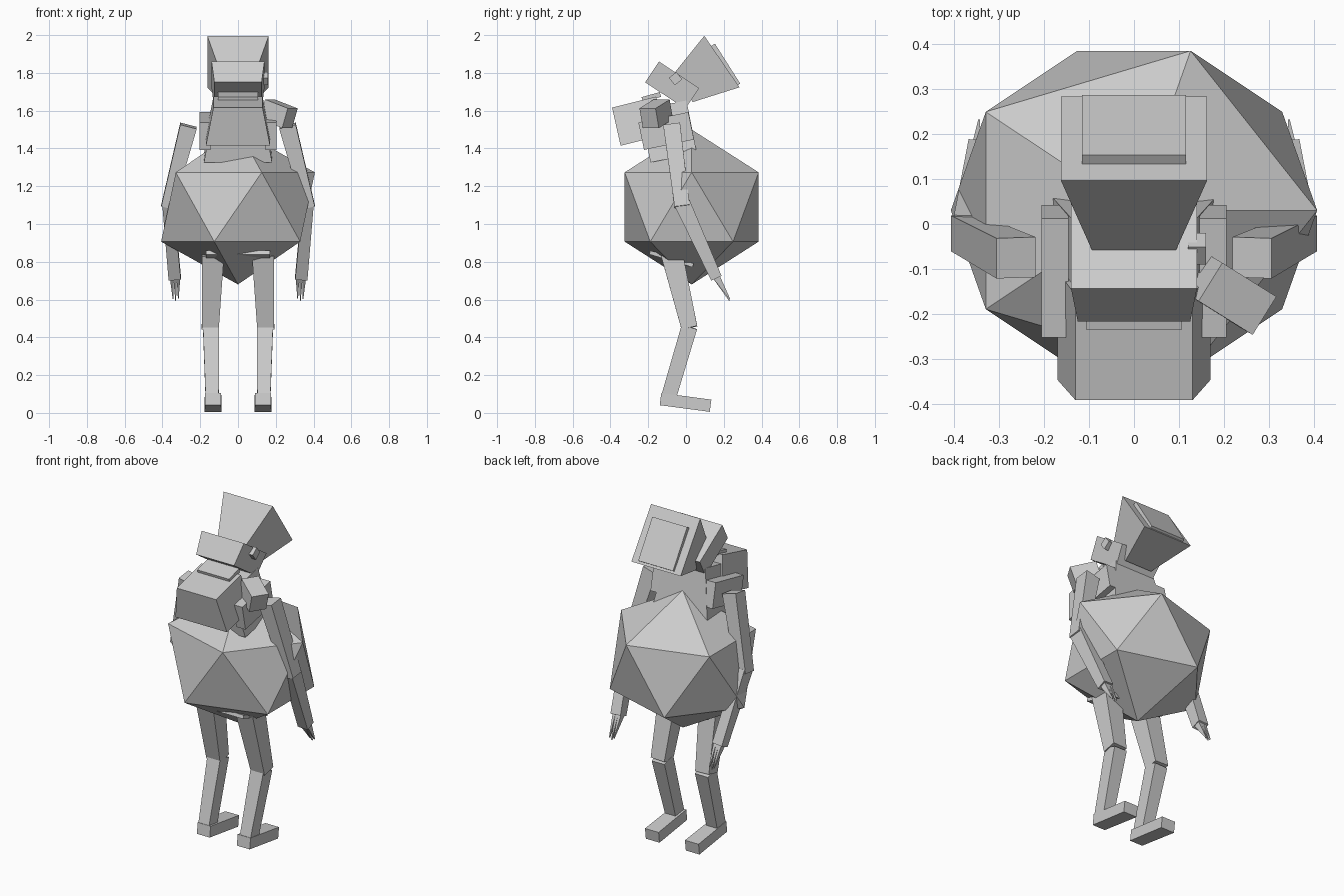
import bpy
import bmesh
from mathutils import Vector, Matrix

cube = bpy.data.objects.get("Cube")
if cube:
    bpy.data.objects.remove(cube, do_unlink=True)

grey = bpy.data.materials.new("plain_grey")
grey.use_nodes = True
GREY = (0.6, 0.6, 0.6, 1)
grey.diffuse_color = GREY
grey.node_tree.nodes["Principled BSDF"].inputs["Base Color"].default_value = GREY


def add_object(name, bm):
    bmesh.ops.recalc_face_normals(bm, faces=bm.faces)
    mesh = bpy.data.meshes.new(name)
    bm.to_mesh(mesh)
    bm.free()
    mesh.materials.append(grey)
    obj = bpy.data.objects.new(name, mesh)
    bpy.context.collection.objects.link(obj)
    return obj


def block(name, a, b, size_a, size_b=None, side=(1, 0, 0)):
    """Tapered box from a to b; each size is (width along side, depth)."""
    a, b, side = Vector(a), Vector(b), Vector(side)
    axis = (b - a).normalized()
    side = (side - axis * side.dot(axis)).normalized()
    depth = axis.cross(side)
    bm = bmesh.new()
    rings = []
    for centre, (w, d) in ((a, size_a), (b, size_b or size_a)):
        rings.append([bm.verts.new(centre + side * w * u / 2 + depth * d * v / 2)
                      for u, v in ((-1, -1), (1, -1), (1, 1), (-1, 1))])
    low, high = rings
    bm.faces.new(low)
    bm.faces.new(high)
    for i in range(4):
        j = (i + 1) % 4
        bm.faces.new((low[i], low[j], high[j], high[i]))
    return add_object(name, bm)


# Faceted round body
bm = bmesh.new()
bmesh.ops.create_icosphere(bm, subdivisions=1, radius=1)
bmesh.ops.transform(bm, verts=bm.verts, matrix=Matrix.Translation((0, 0.03, 1.09))
                    @ Matrix.Diagonal((0.455, 0.417, 0.41, 1)))
add_object("body", bm)

# Torso, chest, collar and pelvis
block("torso", (0, -0.065, 1.35), (0, -0.12, 1.63), (0.36, 0.25), (0.26, 0.25))
block("chest", (0, -0.225, 1.445), (0, -0.275, 1.645), (0.34, 0.25), (0.26, 0.24))
block("collar", (0, -0.18, 1.66), (0, -0.187, 1.685), (0.21, 0.1))
block("pelvis", (0, -0.08, 0.805), (0, -0.074, 0.825), (0.34, 0.24))

# Head, flared helmet with back plate, side knob
block("head", (0, -0.11, 1.68), (0, -0.037, 1.79), (0.25, 0.255), (0.28, 0.255))
block("helmet", (0, -0.015, 1.72), (0, 0.19, 1.86), (0.18, 0.18), (0.325, 0.33))
block("helmet_plate", (0, 0.19, 1.83), (0, 0.22, 1.849), (0.23, 0.25))
block("side_knob", (0.12, -0.055, 1.77), (0.16, -0.055, 1.77), (0.05, 0.05), side=(0, 1, 0.8))

# Shoulder canister
block("shoulder_canister", (0.155, -0.12, 1.607), (0.275, -0.195, 1.56),
      (0.1, 0.11), side=(0.5, 0.85, 0))

# Paired parts
for label, s in (("left", 1), ("right", -1)):
    block(label + "_strap", (s * 0.175, -0.09, 1.42), (s * 0.175, -0.12, 1.565), (0.06, 0.27))
    block(label + "_upper_arm", (s * 0.375, -0.02, 1.09), (s * 0.262, -0.075, 1.52),
          (0.065, 0.08), (0.09, 0.09))
    block(label + "_forearm", (s * 0.335, 0.16, 0.715), (s * 0.37, -0.02, 1.11),
          (0.065, 0.06), (0.06, 0.085))
    # Pointed fingers
    for k in (-1, 0, 1):
        block(label + "_finger", (s * 0.333 + k * 0.018, 0.155, 0.73),
              (s * 0.33 + k * 0.014, 0.23, 0.595 + abs(k) * 0.01), (0.02, 0.04), (0.004, 0.006))
    block(label + "_thigh", (s * 0.147, 0.018, 0.45), (s * 0.132, -0.075, 0.84),
          (0.09, 0.085), (0.115, 0.115))
    block(label + "_shin", (s * 0.137, -0.09, 0.09), (s * 0.143, 0.018, 0.455),
          (0.07, 0.08), (0.085, 0.085))
    block(label + "_foot", (s * 0.132, -0.135, 0.073), (s * 0.132, 0.13, 0.038),
          (0.085, 0.065), (0.09, 0.065))
